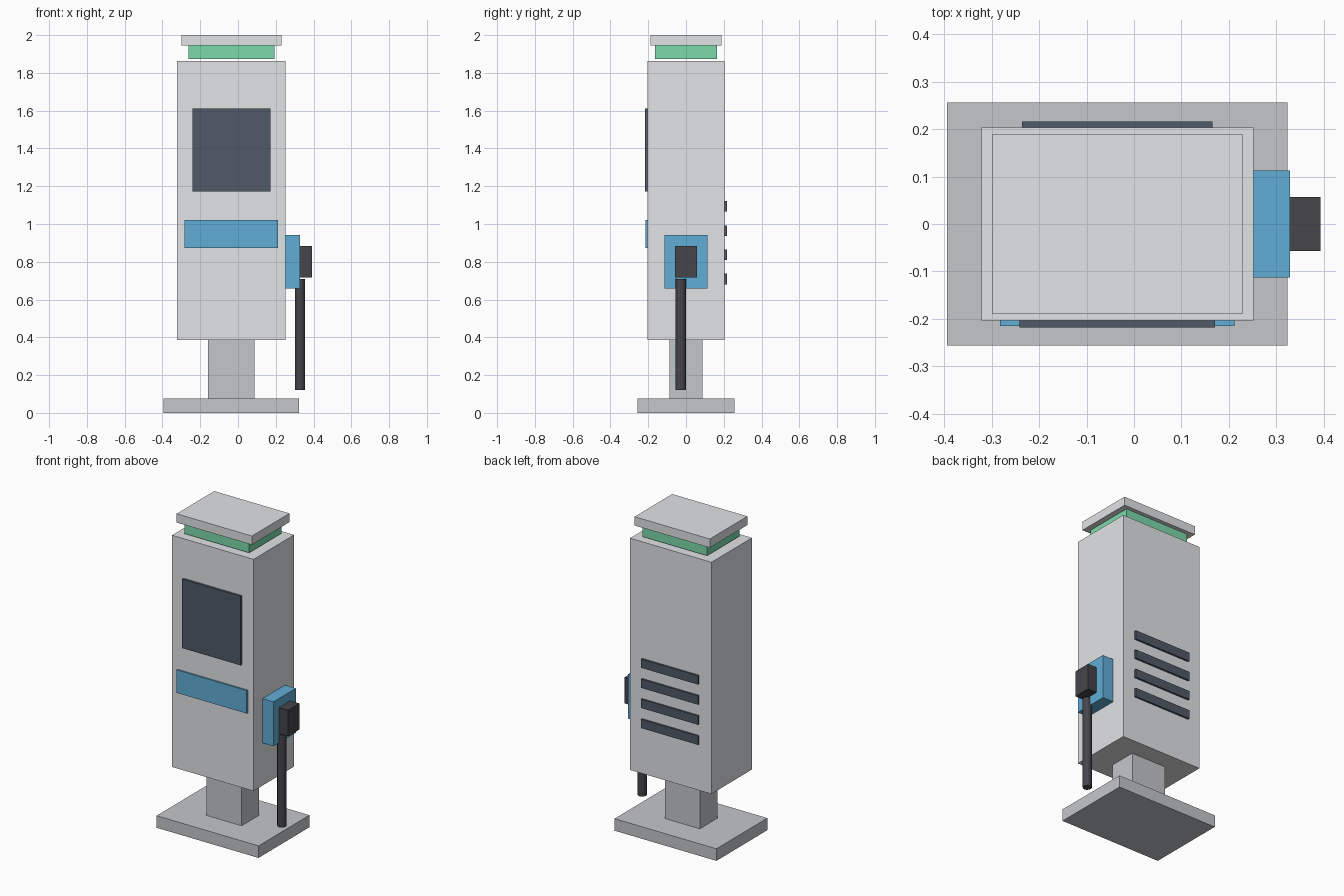
import bpy
import bmesh
from mathutils import Matrix

if "Cube" in bpy.data.objects:
    bpy.data.objects.remove(bpy.data.objects["Cube"])


def material(name, rgb):
    mat = bpy.data.materials.new(name)
    mat.diffuse_color = (*rgb, 1.0)
    mat.use_nodes = True
    mat.node_tree.nodes["Principled BSDF"].inputs["Base Color"].default_value = mat.diffuse_color
    return mat


PALE = material("pale_grey", (0.76, 0.77, 0.79))
GREY = material("mid_grey", (0.55, 0.57, 0.59))
BLUE = material("blue", (0.12, 0.42, 0.68))
GREEN = material("green", (0.20, 0.70, 0.41))
SCREEN = material("dark_slate", (0.08, 0.10, 0.14))
RUBBER = material("black_rubber", (0.06, 0.06, 0.07))


def add_object(name, bm, mat):
    mesh = bpy.data.meshes.new(name)
    bm.to_mesh(mesh)
    bm.free()
    mesh.materials.append(mat)
    obj = bpy.data.objects.new(name, mesh)
    bpy.context.collection.objects.link(obj)
    return obj


def box(name, x, y, z, mat):
    """Box from (min, max) extents on each axis."""
    size = [b - a for a, b in (x, y, z)]
    centre = [(a + b) / 2 for a, b in (x, y, z)]
    bm = bmesh.new()
    bmesh.ops.create_cube(bm, size=1, matrix=Matrix.Translation(centre) @ Matrix.Diagonal((*size, 1)))
    return add_object(name, bm, mat)


def centred(half):
    return (-half, half)


# Foot and cabinet
box("base_plate", (-0.394, 0.324), centred(0.256), (0, 0.077), GREY)
box("pedestal", (-0.159, 0.087), centred(0.088), (0.077, 0.387), GREY)
box("cabinet", (-0.322, 0.252), centred(0.204), (0.387, 1.863), PALE)

# Status light and roof cap
box("status_light", (-0.263, 0.193), centred(0.163), (1.873, 1.944), GREEN)
box("roof_cap", (-0.300, 0.230), centred(0.189), (1.944, 2.0), PALE)

# Front panels
box("screen", (-0.241, 0.171), (-0.218, -0.204), (1.171, 1.611), SCREEN)
box("front_stripe", (-0.283, 0.212), (-0.215, -0.204), (0.874, 1.020), BLUE)

# Rear vent slats
for i in range(4):
    z = 0.709 + i * 0.128
    box(f"vent_slat_{i + 1}", (-0.236, 0.166), (0.204, 0.216), (z - 0.028, z + 0.028), SCREEN)

# Side holster, plug and hanging cable
box("holster", (0.252, 0.329), centred(0.113), (0.658, 0.941), BLUE)
box("plug", (0.329, 0.393), centred(0.057), (0.717, 0.883), RUBBER)
bm = bmesh.new()
bmesh.ops.create_cone(bm, cap_ends=True, segments=12, radius1=0.027, radius2=0.027, depth=0.59,
                      matrix=Matrix.Translation((0.329, -0.028, 0.415)))
add_object("cable", bm, RUBBER)
